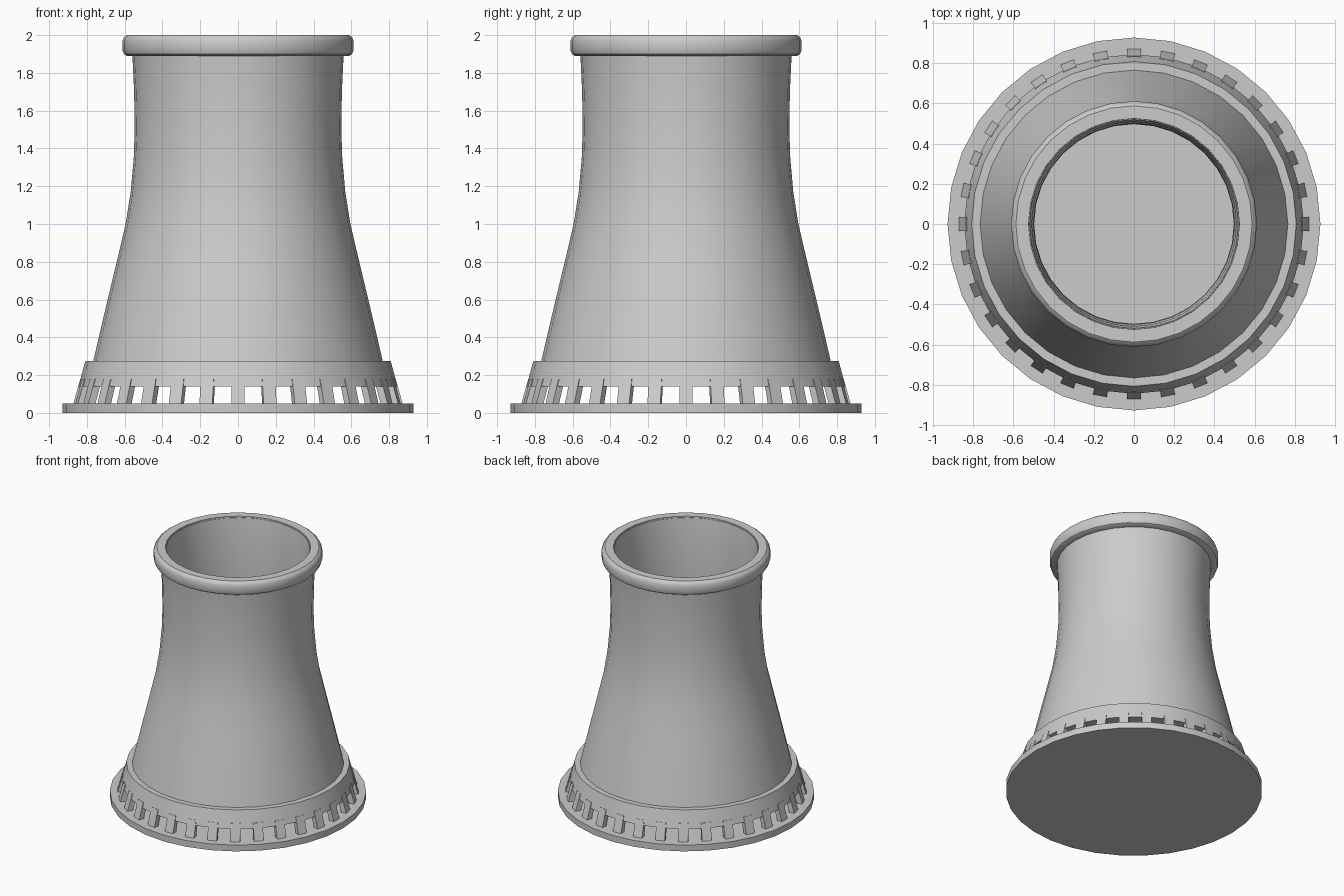
import bpy, bmesh, math
from mathutils import Matrix, Vector

SIDES = 32

if "Cube" in bpy.data.objects:
    bpy.data.objects.remove(bpy.data.objects["Cube"], do_unlink=True)

concrete = bpy.data.materials.new("pale_concrete")
concrete.use_nodes = True
GREY = (0.6, 0.6, 0.6, 1)
concrete.diffuse_color = GREY
concrete.node_tree.nodes["Principled BSDF"].inputs["Base Color"].default_value = GREY


def finish(name, bm, smooth_angle=None):
    """Turn a bmesh into a named, coloured and shaded object."""
    bmesh.ops.recalc_face_normals(bm, faces=bm.faces)
    mesh = bpy.data.meshes.new(name)
    bm.to_mesh(mesh)
    bm.free()
    mesh.materials.append(concrete)
    obj = bpy.data.objects.new(name, mesh)
    bpy.context.collection.objects.link(obj)
    if smooth_angle:
        bpy.ops.object.select_all(action="DESELECT")
        obj.select_set(True)
        bpy.context.view_layer.objects.active = obj
        bpy.ops.object.shade_smooth_by_angle(angle=math.radians(smooth_angle))
    return obj


def lathe(name, profile, smooth_angle=35):
    """Spin a closed (radius, height) profile into a ring."""
    bm = bmesh.new()
    rings = []
    for i in range(SIDES):
        a = math.tau * i / SIDES
        rings.append([bm.verts.new((r * math.cos(a), r * math.sin(a), z))
                      for r, z in profile])
    n = len(profile)
    for i in range(SIDES):
        here, there = rings[i], rings[(i + 1) % SIDES]
        for j in range(n):
            k = (j + 1) % n
            bm.faces.new((here[j], there[j], there[k], here[k]))
    return finish(name, bm, smooth_angle)


# Foundation slab
bm = bmesh.new()
bmesh.ops.create_cone(bm, cap_ends=True, segments=SIDES, radius1=0.928,
                      radius2=0.928, depth=0.05,
                      matrix=Matrix.Translation((0, 0, 0.025)))
finish("foundation_slab", bm, 35)

# Slanted support pillars around the air inlet
bm = bmesh.new()
foot, head = Vector((0.865, 0, 0)), Vector((0.815, 0, 0.18))
for i in range(SIDES):
    turn = Matrix.Rotation(math.tau * i / SIDES, 4, "Z")
    ends = []
    for centre in (foot, head):
        ends.append([bm.verts.new(turn @ (centre + Vector((dx, dy, 0))))
                     for dx, dy in ((-0.02, -0.035), (0.02, -0.035),
                                    (0.02, 0.035), (-0.02, 0.035))])
    low, high = ends
    bm.faces.new(low)
    bm.faces.new(high)
    for j in range(4):
        k = (j + 1) % 4
        bm.faces.new((low[j], low[k], high[k], high[j]))
finish("support_pillars", bm)

# Sloping collar above the inlet
lathe("base_collar", [(0.845, 0.14), (0.808, 0.275), (0.73, 0.275), (0.765, 0.14)])

# Hollow flared shell
WALL = 0.05
outer = [(0.797, 0.14), (0.766, 0.275), (0.737, 0.4), (0.69, 0.6), (0.642, 0.8),
         (0.595, 1.0), (0.568, 1.17), (0.552, 1.35), (0.547, 1.5),
         (0.55, 1.7), (0.559, 1.89), (0.57, 1.99)]
inner = [(r - WALL, z) for r, z in reversed(outer)]
lathe("tower_shell", outer + inner)

# Rounded rim at the mouth
lathe("top_rim", [(0.515, 1.89), (0.588, 1.89), (0.604, 1.9), (0.612, 1.92),
                  (0.612, 1.97), (0.604, 1.988), (0.588, 2.0), (0.525, 2.0)])
